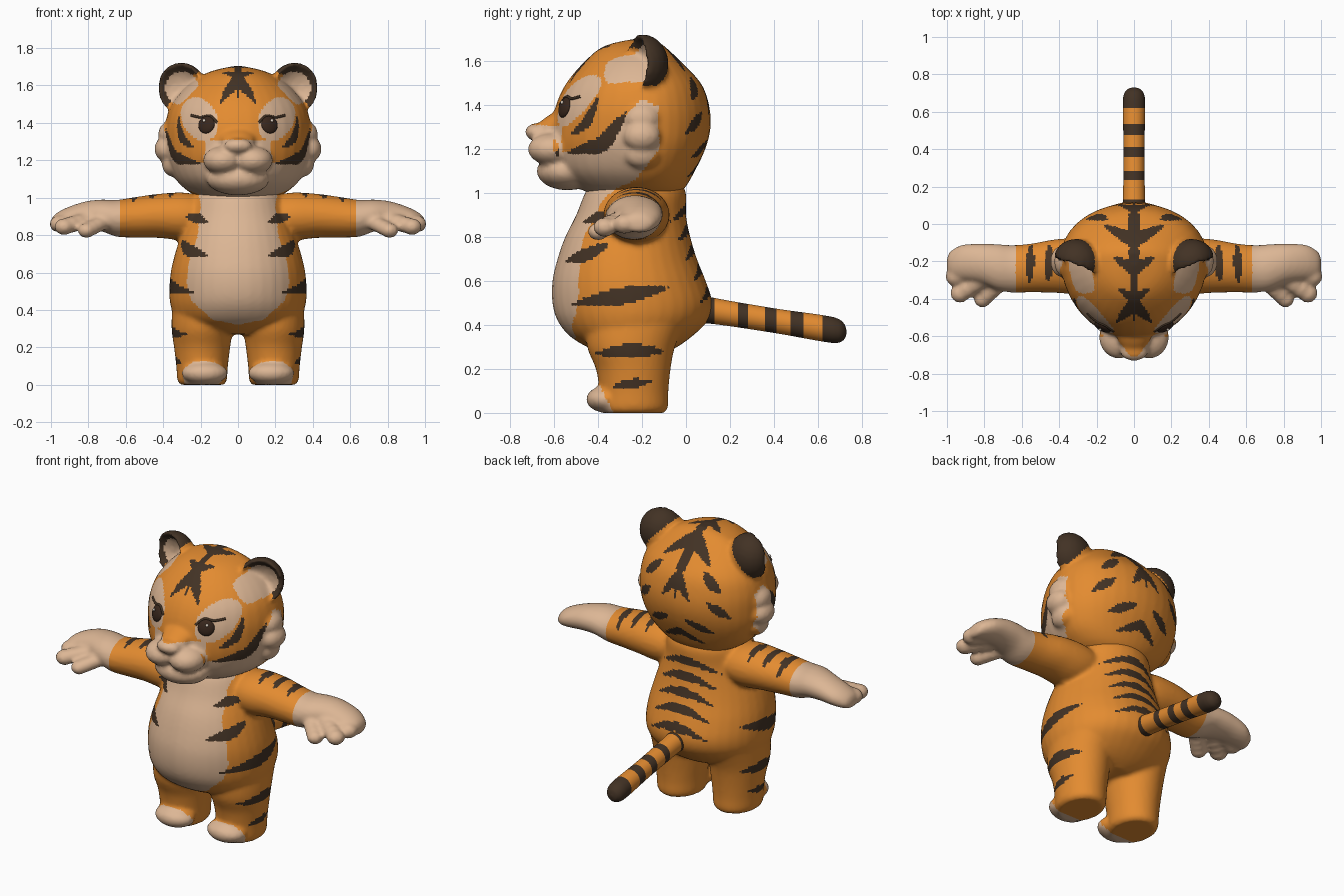
import bpy, bmesh, math
from mathutils import Vector, Matrix, Euler
from mathutils.bvhtree import BVHTree
cube = bpy.data.objects.get("Cube")
if cube:
    bpy.data.objects.remove(cube, do_unlink=True)
X, Y, Z = Vector((1, 0, 0)), Vector((0, 1, 0)), Vector((0, 0, 1))
SIDES = (1, -1)

def material(name, rgb):
    m = bpy.data.materials.new(name)
    m.use_nodes = True
    m.diffuse_color = (*rgb, 1)
    m.node_tree.nodes["Principled BSDF"].inputs["Base Color"].default_value = (*rgb, 1)
    return m

dark = material("dark stripe", (0.055, 0.032, 0.018))
FUR = (material("orange fur", (0.77, 0.26, 0.03)), material("cream fur", (0.72, 0.47, 0.3)), dark)
ORANGE, CREAM, DARK = range(len(FUR))
eye_brown = material("eye brown", (0.04, 0.02, 0.012))
glint = material("eye glint", (0.8, 0.7, 0.6))

# Shape helpers
def spline(rows, n):
    pts, out = [rows[0], *rows, rows[-1]], []
    for quad in zip(pts, pts[1:], pts[2:], pts[3:]):
        for t in (i / n for i in range(n)):
            out.append([(2*q + (r-p)*t + (2*p-5*q+4*r-s)*t*t + (3*q-p-3*r+s)*t**3) / 2
                        for p, q, r, s in zip(*quad)])
    return out + [rows[-1]]

def loft(bm, u, v, rows, n=4, seg=36):
    """Skin oval rings; a row is x, y, z, half size on u, on -v and on +v."""
    rings = []
    for x, y, z, a, b_neg, b_pos in spline(rows, n):
        ring = []
        for k in range(seg):
            c, s = math.cos(math.tau * k / seg), math.sin(math.tau * k / seg)
            ring.append(bm.verts.new(Vector((x, y, z)) + u*a*c + v*s*(b_pos if s > 0 else b_neg)))
        rings.append(ring)
    for lo, hi in zip(rings, rings[1:]):
        for k in range(seg):
            j = (k + 1) % seg
            bm.faces.new((lo[k], lo[j], hi[j], hi[k]))
    bm.faces.new(rings[0])
    bm.faces.new(rings[-1])

def blob(bm, loc, size, rot=(0, 0, 0), cup=False):
    """Ellipsoid, mirrored when off centre; cup hollows its front."""
    for s in SIDES if loc[0] else (1,):
        mat = Matrix.LocRotScale(Vector((loc[0]*s, loc[1], loc[2])),
                                 Euler((rot[0], rot[1]*s, rot[2]*s)), Vector(size))
        for v in bmesh.ops.create_uvsphere(bm, u_segments=20, v_segments=12, radius=1)["verts"]:
            if cup and v.co.y < -0.3:
                v.co.y = -0.3 - 0.9 * (v.co.y + 0.3)
            v.co = mat @ v.co

def finger(bm, a, b, r):
    for i in range(5):
        blob(bm, Vector(a).lerp(Vector(b), i / 4), (r, r, r * 0.85))

def finish(name, bm, mats, fuse=True):
    bmesh.ops.recalc_face_normals(bm, faces=bm.faces)
    me = bpy.data.meshes.new(name)
    bm.to_mesh(me)
    bm.free()
    ob = bpy.data.objects.new(name, me)
    bpy.context.collection.objects.link(ob)
    if fuse:
        remesh = ob.modifiers.new("fuse", "REMESH")
        remesh.mode, remesh.voxel_size = "VOXEL", 0.013
        soft = ob.modifiers.new("soften", "SMOOTH")
        soft.factor, soft.iterations = 0.5, 3
        fused = ob.evaluated_get(bpy.context.evaluated_depsgraph_get())
        ob.data = bpy.data.meshes.new_from_object(fused)
        ob.modifiers.clear()
        bpy.data.meshes.remove(me)
    ob.data.materials.clear()
    for m in mats:
        ob.data.materials.append(m)
    for f in ob.data.polygons:
        f.use_smooth = True
    return ob

def upright(rows, x=0, mid=None):
    """Rows of z, half width, front y, back y."""
    centred = [(z, w, f, b, (f + b) / 2 if mid is None else mid) for z, w, f, b in rows]
    return [(x, y, z, w, y - f, b - y) for z, w, f, b, y in centred]

# Paint helpers
def interp(x, pts):
    for (a, p), (b, q) in zip(pts, pts[1:]):
        if a <= x <= b:
            return p + (q - p) * (x - a) / (b - a)
    return -9

VIEWS = {"side": (1, 2, lambda n: n.x > 0.15), "front": (0, 2, lambda n: n.y < -0.1),
         "back": (0, 2, lambda n: n.y > 0.1), "top": (0, 1, lambda n: n.z > 0.35)}

def stroke(view, w, *pts):
    """A tapered brush stroke with its bounds; one from the middle tapers at its far end only."""
    us, vs = zip(*pts)
    return (*VIEWS[view], w, pts, min(us) - w, max(us) + w, min(vs) - w, max(vs) + w)

def striped(p, n, strokes):
    for i, j, facing, w, pts, u_min, u_max, v_min, v_max in strokes:
        u, v = p[i], p[j]
        if not (u_min < u < u_max and v_min < v < v_max and facing(n)):
            continue
        for k, ((a, b), (c, d)) in enumerate(zip(pts, pts[1:])):
            du, dv = c - a, d - b
            t = min(1, max(0, ((u - a) * du + (v - b) * dv) / (du*du + dv*dv)))
            along = (k + t) / (len(pts) - 1)
            taper = 1 - along**2 if pts[0][0] == 0 else 1 - (2*along - 1)**2
            if math.hypot(u - a - du*t, v - b - dv*t) < w * taper:
                return True
    return False

def paint(ob, rule):
    for f in ob.data.polygons:
        c, n = f.center, f.normal
        s = 1 if c.x > 0 else -1
        f.material_index = rule(Vector((c.x*s, c.y, c.z)), Vector((n.x*s, n.y, n.z)))

# Body: torso, legs, arms, feet, hands
bm = bmesh.new()
loft(bm, X, Y, upright([
    (.27, .1, -.38, -.1), (.3, .25, -.45, -.04), (.35, .33, -.53, .03), (.42, .36, -.585, .1),
    (.5, .367, -.608, .12), (.6, .36, -.608, .09), (.7, .337, -.585, .05), (.8, .305, -.55, .02),
    (.9, .27, -.5, 0), (1, .24, -.46, 0), (1.06, .2, -.42, -.03)]))
for s in SIDES:
    loft(bm, X, Y, upright([
        (0, .115, -.38, -.1), (.025, .132, -.395, -.082), (.1, .138, -.395, -.08),
        (.2, .15, -.41, -.07), (.3, .163, -.45, -.05), (.42, .16, -.46, 0)], .192 * s))
    arm = [(.15, -.22, .9, .1, .13), (.28, -.225, .9, .127, .15), (.42, -.225, .903, .118, .143),
           (.55, -.235, .895, .108, .13), (.65, -.24, .89, .098, .127), (.73, -.23, .905, .085, .122),
           (.82, -.21, .905, .074, .105), (.92, -.205, .885, .06, .093), (.98, -.215, .865, .045, .07),
           (1, -.22, .855, .025, .04)]
    loft(bm, Z, Y, [(x*s, y, z, h, d, d) for x, y, z, h, d in arm])
blob(bm, (.178, -.36, .062), (.124, .095, .062))
finger(bm, (.7, -.3, .88), (.81, -.4, .825), .047)
finger(bm, (.78, -.27, .89), (.93, -.37, .845), .052)
finger(bm, (.85, -.24, .885), (.955, -.28, .86), .053)
body = finish("body", bm, FUR)
BELLY = [(.32, 0), (.35, .14), (.45, .25), (.55, .275), (.65, .265), (.8, .215), (.95, .2), (1.1, .22)]
BODY_STRIPES = [
    stroke("front", .026, (.16, .87), (.22, .89), (.28, .9)),
    stroke("side", .03, (-.55, .69), (-.45, .72), (-.35, .77)),
    stroke("side", .038, (-.53, .49), (-.3, .53), (-.07, .57)),
    stroke("side", .032, (-.42, .27), (-.25, .285), (-.09, .28)),
    stroke("side", .022, (-.34, .12), (-.15, .145)),
    *[stroke("back", .026, (0, z), (.08, z - .01), (.2, z - .06)) for z in (.93, .84, .75, .66, .56)],
    *[stroke("top", .024, (x, -.1), (x + .01, -.32)) for x in (.35, .45, .55)]]

def body_rule(p, n):
    if p.x > .635 or (p.z < .125 and p.y < -.33 - p.z / 2):
        return CREAM
    if striped(p, n, BODY_STRIPES):
        return DARK
    return CREAM if n.y < -.1 and p.y < -.3 and p.x < interp(p.z, BELLY) else ORANGE

paint(body, body_rule)

# Head: skull, muzzle, nose, cheek tufts, ears
bm = bmesh.new()
loft(bm, X, Y, upright([
    (.99, .18, -.42, -.04), (1.03, .26, -.5, 0), (1.1, .335, -.58, .04), (1.2, .38, -.61, .088),
    (1.3, .392, -.61, .112), (1.4, .388, -.592, .105), (1.5, .355, -.545, .068),
    (1.6, .27, -.46, -.025), (1.67, .16, -.37, -.1), (1.703, .03, -.23, -.15)], mid=-.18))
blob(bm, (0, -.52, 1.21), (.17, .15, .1))
blob(bm, (.08, -.605, 1.2), (.107, .115, .075))
blob(bm, (0, -.54, 1.1), (.17, .14, .087))
blob(bm, (0, -.56, 1.32), (.1, .14, .06), (.4, 0, 0))
blob(bm, (0, -.68, 1.278), (.075, .052, .04))
for z, x in ((1.34, .365), (1.26, .385), (1.18, .345)):
    blob(bm, (x, -.2, z), (.062, .085, .068))
SKULL, EAR = Vector((0, -.2, 1.33)), Vector((.3, -.2, 1.585))
blob(bm, EAR, (.132, .12, .138), (0, .3, .35), cup=True)
head = finish("head", bm, FUR)
JAW = [(-.8, 1.22), (-.5, 1.18), (-.38, 1.2), (-.28, 1.35), (-.2, 1.43), (-.12, 1.39)]
JAW_BACK = [(.9, -.4), (1, -.36), (1.06, -.23), (1.2, -.12), (1.45, -.13)]
HEAD_STRIPES = [stroke(*spec) for spec in (
    ("top", .03, (0, .04), (0, -.52)), ("top", .035, (0, -.09), (.17, 0)),
    ("top", .032, (0, -.24), (.12, -.17)), ("top", .026, (0, -.4), (.09, -.34)),
    ("top", .034, (0, -.43), (.1, -.53)), ("side", .034, (-.54, 1.185), (-.38, 1.22), (-.27, 1.37)),
    ("side", .022, (-.53, 1.26), (-.45, 1.32), (-.4, 1.44)), ("back", .022, (0, 1.52), (0, 1.36)),
    ("back", .03, (0, 1.48), (.1, 1.35)), ("back", .026, (.14, 1.53), (.26, 1.42)),
    ("back", .026, (.19, 1.37), (.31, 1.27)), ("back", .026, (.05, 1.24), (.22, 1.16)),
    ("back", .026, (0, 1.14), (.14, 1.07)))]

def head_rule(p, n):
    reach, e = (p - SKULL).length, p - EAR
    if p.z > 1.49 and p.x > .19 and e.length < .18:
        if reach > .35 and n.y < 0 and e.y < .06 and math.hypot(e.x, e.z) < .09:
            return CREAM
        if reach > .405:
            return DARK
    eye_patch = math.hypot((p.x - .205 - (p.z - 1.42) * .2) / .098, (p.z - 1.42) / .115) < 1
    if n.y < 0 and (eye_patch or (p.x < .19 and p.y < -.565 and p.z < 1.31)):
        return CREAM
    if striped(p, n, HEAD_STRIPES):
        return DARK
    return CREAM if p.z < interp(p.y, JAW) and p.y < interp(p.z, JAW_BACK) else ORANGE

paint(head, head_rule)

# Tail
bm = bmesh.new()
tail_rows = [(.03, .48, .075), (.12, .465, .06), (.4, .42, .056), (.62, .385, .06),
             (.69, .374, .055), (.72, .37, .035), (.73, .368, .008)]
loft(bm, X, Z, [(0, y, z, r, r, r) for y, z, r in tail_rows], n=20)
tail = finish("tail", bm, FUR, fuse=False)
BANDS = ((.09, .13), (.23, .28), (.36, .415), (.48, .54), (.62, 1))
paint(tail, lambda p, n: DARK if any(a < p.y < b for a, b in BANDS) else ORANGE)

# Eyes and lashes, seated on the face
face = BVHTree.FromPolygons([v.co for v in head.data.vertices], [f.vertices for f in head.data.polygons])

def on_face(x, z):
    return face.ray_cast(Vector((x, -2, z)), Y)[:2]

def ball(name, loc, normal, size, mat):
    bm = bmesh.new()
    blob(bm, (0, 0, 0), size)
    ob = finish(name, bm, [mat], fuse=False)
    ob.matrix_world = Matrix.Translation(loc) @ normal.to_track_quat("Z", "Y").to_matrix().to_4x4()

for s, side in zip(SIDES, ("left", "right")):
    loc, normal = on_face(.168 * s, 1.39)
    ball(side + "_eye", loc, normal, (.048, .048, .018), eye_brown)
    ball(side + "_eye_glint", loc + normal * .014 + Vector((.008 * s, 0, .02)), normal,
         (.009, .009, .006), glint)
    curve = bpy.data.curves.new(side + "_eyelash", "CURVE")
    curve.dimensions, curve.bevel_depth = "3D", .007
    line = curve.splines.new("POLY")
    path = spline([(.11, 1.4), (.15, 1.438), (.2, 1.43), (.25, 1.44)], 4)
    line.points.add(len(path) - 1)
    for pt, (x, z) in zip(line.points, path):
        pt.co = (*on_face(x * s, z)[0], 1)
    curve.materials.append(dark)
    bpy.context.collection.objects.link(bpy.data.objects.new(side + "_eyelash", curve))
